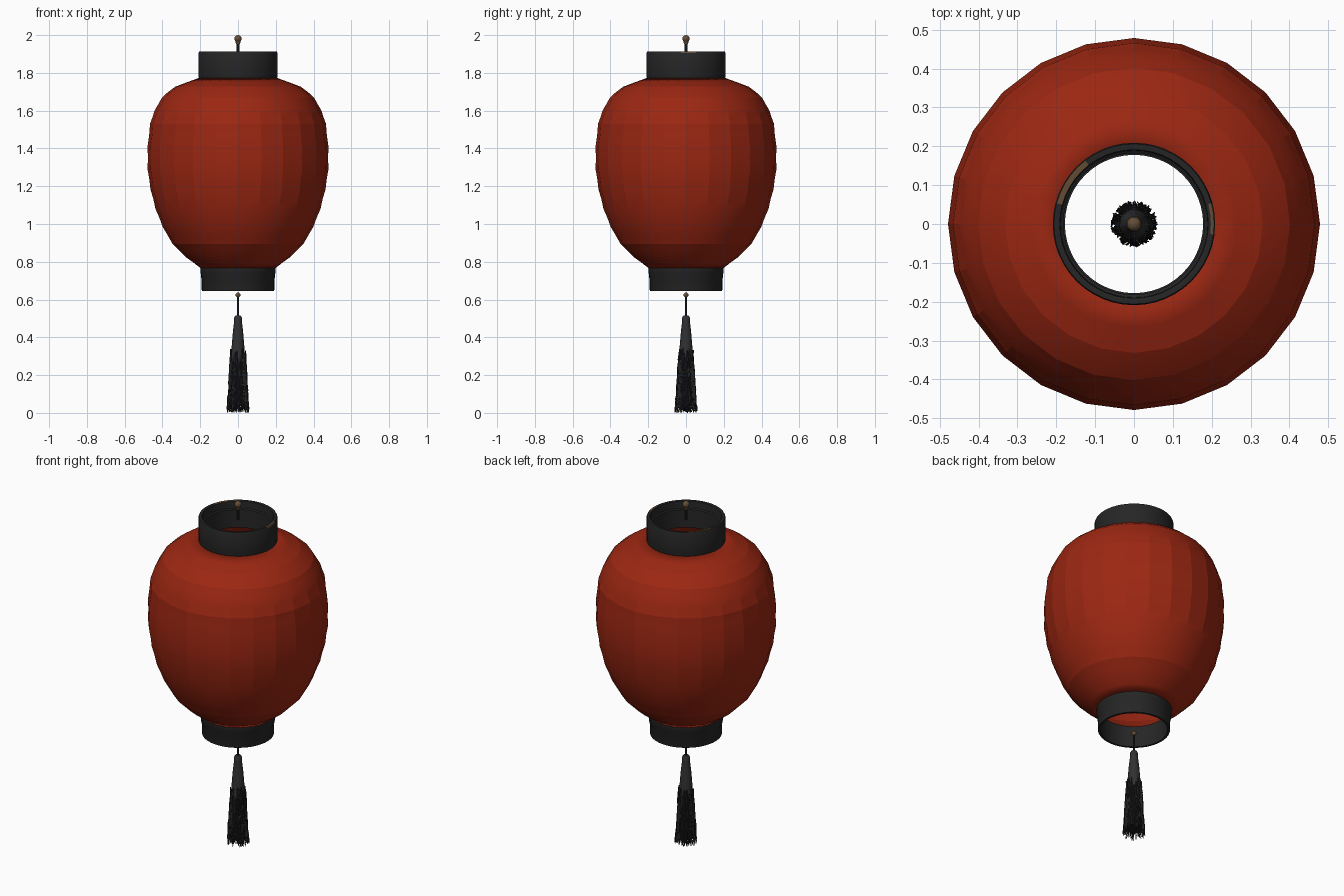
import bpy, bmesh, math, random
from mathutils import Vector

random.seed(4)
if "Cube" in bpy.data.objects:
    bpy.data.objects.remove(bpy.data.objects["Cube"], do_unlink=True)


def material(name, rgb):
    m = bpy.data.materials.new(name)
    m.use_nodes = True
    m.diffuse_color = (*rgb, 1)
    m.node_tree.nodes["Principled BSDF"].inputs["Base Color"].default_value = (*rgb, 1)
    return m


RED = material("red paper", (0.33, 0.02, 0.006))
BLACK = material("black lacquer", (0.019, 0.019, 0.02))
BRASS = material("worn brass", (0.13, 0.075, 0.035))
THREAD = material("black thread", (0.03, 0.03, 0.031))
THREAD_DARK = material("dark thread", (0.016, 0.016, 0.018))


def finish(bm, name, mats, angle):
    me = bpy.data.meshes.new(name)
    bmesh.ops.recalc_face_normals(bm, faces=bm.faces)
    bm.to_mesh(me)
    bm.free()
    ob = bpy.data.objects.new(name, me)
    bpy.context.collection.objects.link(ob)
    for m in mats:
        me.materials.append(m)
    bpy.ops.object.select_all(action='DESELECT')
    bpy.context.view_layer.objects.active = ob
    ob.select_set(True)
    bpy.ops.object.shade_smooth_by_angle(angle=math.radians(angle))
    return ob


def lathe(name, profile, sides, mats, angle=35, closed=False, rule=None):
    """Turn a profile of (radius, height) points around the z axis."""
    bm = bmesh.new()
    rings = []
    for r, z in profile:
        rings.append([bm.verts.new((r * math.cos(a), r * math.sin(a), z))
                      for a in (math.tau * i / sides for i in range(sides))])
    pairs = list(zip(rings, rings[1:]))
    if closed:
        pairs.append((rings[-1], rings[0]))
    for lower, upper in pairs:
        for i in range(sides):
            j = (i + 1) % sides
            bm.faces.new((lower[i], lower[j], upper[j], upper[i]))
    if not closed:
        bmesh.ops.remove_doubles(bm, verts=bm.verts, dist=1e-5)
    if rule:
        for f in bm.faces:
            f.material_index = rule(f.calc_center_median())
    return finish(bm, name, mats, angle)


def smooth_profile(points, steps):
    """Catmull-Rom resampling of a coarse profile."""
    p = [Vector(q) for q in points]
    p = [2 * p[0] - p[1]] + p + [2 * p[-1] - p[-2]]
    out = []
    for a, b, c, d in zip(p, p[1:], p[2:], p[3:]):
        for k in range(steps):
            t = k / steps
            out.append(0.5 * (2 * b + (c - a) * t + (2 * a - 5 * b + 4 * c - d) * t ** 2
                              + (3 * b - a - 3 * c + d) * t ** 3))
    return out + [p[-2]]


# Paper body with shallow horizontal ribs
outline = [(.195, .765), (.275, .825), (.345, .895), (.397, .985), (.435, 1.08), (.462, 1.185),
           (.477, 1.29), (.477, 1.41), (.464, 1.53), (.44, 1.6), (.4, 1.67), (.33, 1.727), (.2, 1.775)]
ribbed = [(p.x + (.0018 if i % 2 == 0 else -.0018), p.y)
          for i, p in enumerate(smooth_profile(outline, 2))]
body = lathe("paper_body", ribbed, 24, [RED], angle=14)
shell = body.modifiers.new("thickness", 'SOLIDIFY')
shell.thickness = .004


# Collars with worn patches where the brass shows through
def angle_of(c):
    return math.degrees(math.atan2(c.y, c.x))


def worn_rim(c):
    a, r = angle_of(c), math.hypot(c.x, c.y)
    on_rim = c.z > 1.908
    return int(on_rim and ((128 < a < 162 and r < .203) or (-8 < a < 18 and r > .195)))


def worn_inside(c):
    return int(20 < angle_of(c) < 48 and math.hypot(c.x, c.y) < .181 and c.z < .7)


lathe("top_collar",
      [(.204, 1.76), (.209, 1.78), (.209, 1.905), (.206, 1.912), (.198, 1.912), (.191, 1.911),
       (.189, 1.87), (.182, 1.865), (.182, 1.76)],
      48, [BLACK, BRASS], closed=True, rule=worn_rim)
lathe("bottom_collar",
      [(.178, .645), (.190, .645), (.192, .65), (.192, .71), (.195, .715), (.195, .735),
       (.199, .742), (.199, .77), (.178, .77), (.178, .70)],
      48, [BLACK, BRASS], closed=True, rule=worn_inside)


# Hanger and tassel cord, each a thin stem ending in a round bead
def bead(name, z, r):
    arc = [(r * math.sin(math.pi * k / 8), z - r * math.cos(math.pi * k / 8)) for k in range(9)]
    lathe(name, arc, 16, [BRASS], angle=60)


def stem(name, z0, z1, r, mat):
    lathe(name, [(0, z0), (r, z0), (r, z1), (0, z1)], 10, [mat])


bead("hanger_bead", 1.981, .019)
lathe("hanger_bead_seat", [(0, 1.953), (.011, 1.953), (.014, 1.966), (0, 1.97)], 12, [BRASS])
stem("hanger_stem", 1.89, 1.965, .007, BLACK)
bead("tassel_bead", .624, .013)
stem("tassel_cord", .50, .62, .005, BLACK)

# Tassel head and skirt
lathe("tassel_core",
      [(0, .517), (.014, .515), (.02, .505), (.021, .48), (.027, .43), (.032, .37), (.038, .29),
       (.041, .2), (.044, .1), (.048, .04), (0, .035)],
      20, [THREAD, THREAD_DARK], rule=lambda c: int(c.z < .28))

# Wavy loose threads around the lower skirt
bm = bmesh.new()
for n in range(150):
    a = random.uniform(0, math.tau)
    spread = 1 if n < 110 else random.uniform(.1, .9)
    top = random.uniform(.16, .34) if spread == 1 else .06
    end = random.uniform(0, .03)
    steps = 7
    previous = None
    for k in range(steps + 1):
        t = k / steps
        z = top + (end - top) * t
        r = (.037 + .02 * (1 - z / .34) ** 1.3) * spread + random.uniform(-.003, .004)
        w = a + random.uniform(-.1, .1)
        size = .0035 * (1 - .4 * t)
        ring = [bm.verts.new((r * math.cos(w) + size * math.cos(q),
                              r * math.sin(w) + size * math.sin(q), z))
                for q in (math.tau * i / 4 + a for i in range(4))]
        if previous:
            for i in range(4):
                j = (i + 1) % 4
                bm.faces.new((previous[i], previous[j], ring[j], ring[i]))
        else:
            bm.faces.new(ring)
        previous = ring
    bm.faces.new(previous)
finish(bm, "tassel_threads", [THREAD_DARK], 30)
